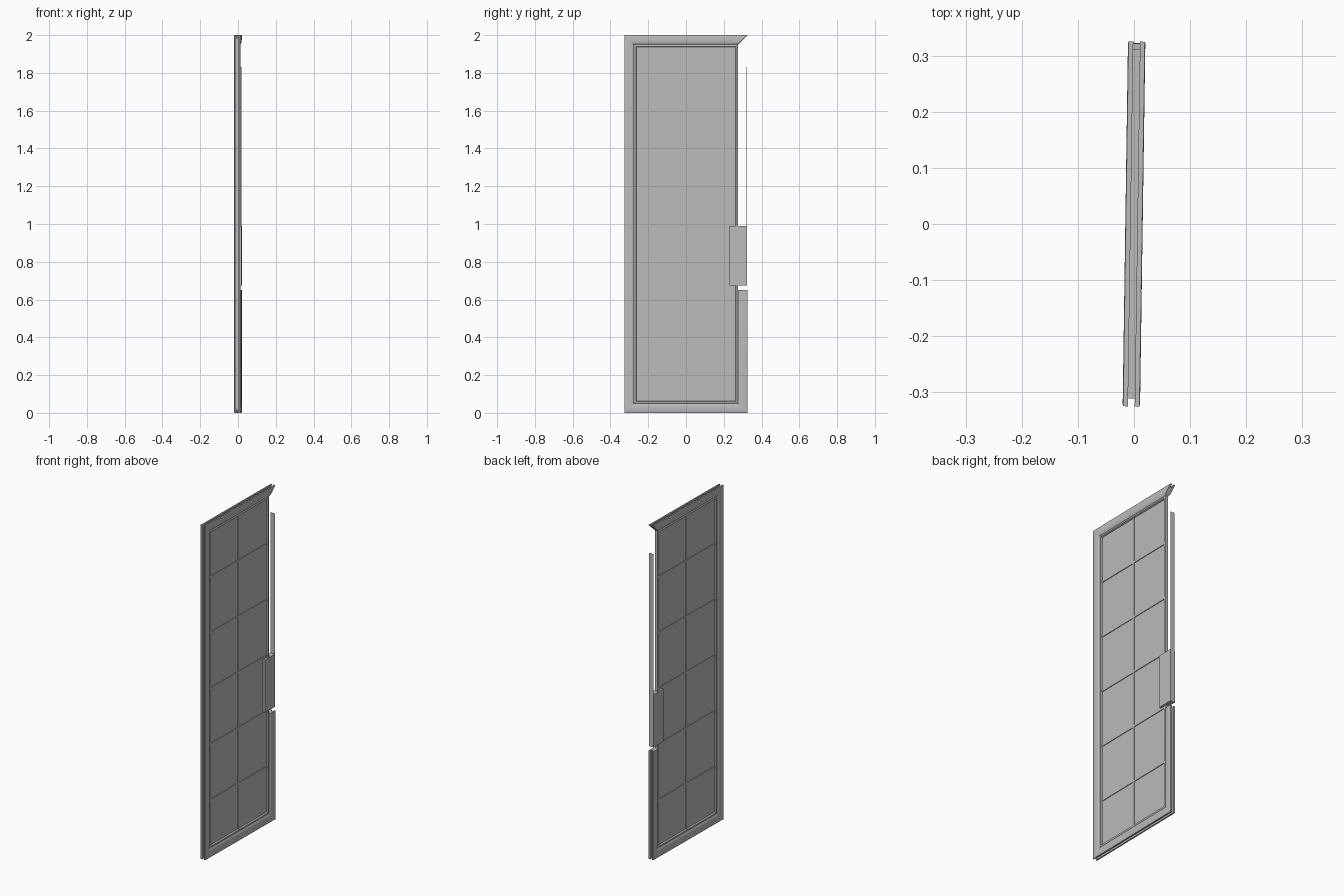
import bpy, bmesh
from mathutils import Matrix

cube = bpy.data.objects.get("Cube")
if cube:
    bpy.data.objects.remove(cube)

W, H = 0.325, 2.0          # half width and height of the door
TILT = Matrix.Rotation(-0.0146, 4, 'Z')

metal = bpy.data.materials.new("grey")
metal.use_nodes = True
grey = (0.5, 0.5, 0.5, 1)
metal.diffuse_color = grey
metal.node_tree.nodes["Principled BSDF"].inputs["Base Color"].default_value = grey


def finish(name, bm, smooth=False):
    bmesh.ops.recalc_face_normals(bm, faces=bm.faces)
    bm.transform(TILT)
    mesh = bpy.data.meshes.new(name)
    bm.to_mesh(mesh)
    bm.free()
    mesh.materials.append(metal)
    obj = bpy.data.objects.new(name, mesh)
    bpy.context.collection.objects.link(obj)
    if smooth:
        bpy.ops.object.select_all(action='DESELECT')
        obj.select_set(True)
        bpy.context.view_layer.objects.active = obj
        bpy.ops.object.shade_smooth_by_angle(angle=0.6)


def box(name, x, y0, y1, z0, z1):
    bm = bmesh.new()
    bmesh.ops.create_cube(bm, size=1)
    bm.transform(Matrix.Translation((0, (y0 + y1) / 2, (z0 + z1) / 2))
                 @ Matrix.Diagonal((2 * x, y1 - y0, z1 - z0, 1)))
    finish(name, bm)


def rail(name, profile, start, end):
    """Prism between two functions that place a profile point (inset, x)."""
    bm = bmesh.new()
    a, b = [[bm.verts.new(place(u, x)) for u, x in profile] for place in (start, end)]
    n = len(profile)
    for i in range(n):
        j = (i + 1) % n
        bm.faces.new((a[i], a[j], b[j], b[i]))
    bm.faces.new(a)
    bm.faces.new(b[::-1])
    finish(name, bm, True)


def corner(sy, top):
    return lambda u, x: (x, sy * (W - u), H - u if top else u)


# Moulded frame section with a groove around the outer edge
half = [(0.014, 0.006), (0, 0.006), (0, 0.0145), (0.004, 0.0155),
        (0.036, 0.0155), (0.046, 0.012), (0.05, 0.008)]
moulding = half + [(u, -x) for u, x in reversed(half)]
bead_half = [(0.05, 0.008), (0.053, 0.010), (0.060, 0.010), (0.064, 0.004)]
bead = bead_half + [(u, -x) for u, x in reversed(bead_half)]

bl, br, tl, tr = corner(-1, 0), corner(1, 0), corner(-1, 1), corner(1, 1)
rail("bottom_rail", moulding, bl, br)
rail("top_rail", moulding, tl, tr)
rail("hinge_stile", moulding, bl, tl)
rail("lower_lock_stile", moulding, br, lambda u, x: (x, W - u, 0.65))

# Inner bead holding the pane
for name, a, b in (("bottom", bl, br), ("top", tl, tr), ("hinge", bl, tl), ("lock", br, tr)):
    rail(name + "_bead", bead, a, b)

# Lock block and thin edge strip above it
box("lock_block", 0.0155, 0.23, 0.323, 0.675, 0.99)
box("edge_strip", 0.0145, 0.321, 0.323, 0.99, 1.83)

# Glass pane and glazing bars
box("pane", 0.002, -0.265, 0.265, 0.06, 1.94)
box("centre_bar", 0.006, -0.006, 0.006, 0.06, 1.94)
for i in range(1, 6):
    z = i * H / 6
    box(f"cross_bar_{i}", 0.006, -0.265, 0.265, z - 0.006, z + 0.006)
